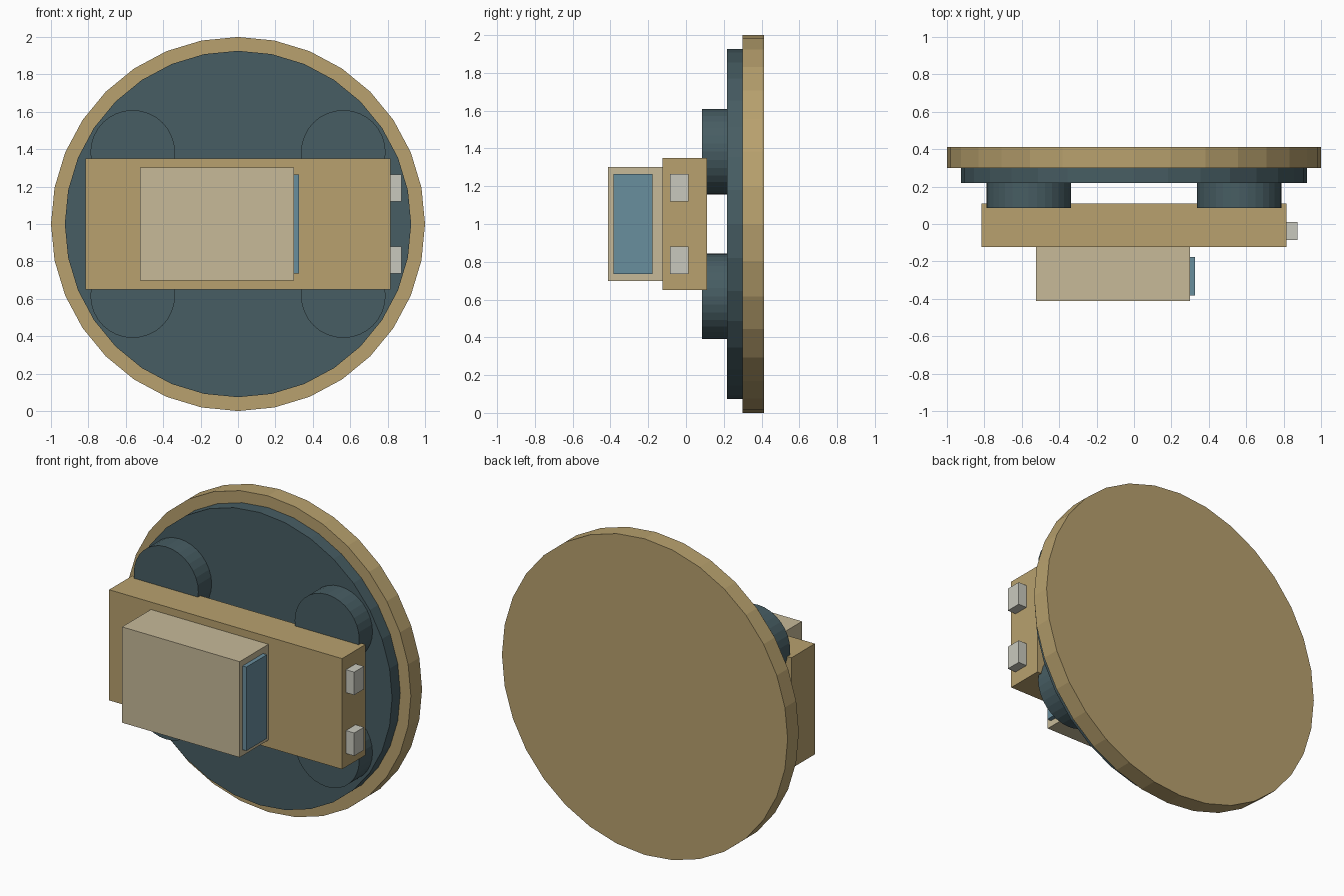
import bpy
from math import pi

cube = bpy.data.objects.get("Cube")
if cube:
    bpy.data.objects.remove(cube, do_unlink=True)


def linear(c):
    c /= 255
    return c / 12.92 if c <= 0.04045 else ((c + 0.055) / 1.055) ** 2.4


def material(name, *rgb):
    mat = bpy.data.materials.new(name)
    colour = [linear(c) for c in rgb] + [1]
    mat.diffuse_color = colour
    mat.use_nodes = True
    mat.node_tree.nodes["Principled BSDF"].inputs["Base Color"].default_value = colour
    return mat


tan = material("tan", 184, 161, 110)
slate = material("dark slate", 71, 93, 99)
beige = material("beige", 199, 186, 153)
glass = material("blue glass", 105, 142, 158)
pale = material("pale grey", 201, 201, 190)

MID = 1.0  # height of the shared centre line


def finish(name, mat):
    obj = bpy.context.object
    obj.name = obj.data.name = name
    obj.data.materials.append(mat)
    bpy.ops.object.transform_apply(location=False, rotation=True, scale=True)


def box(name, mat, xs, ys, zs):
    spans = (xs, ys, zs)
    bpy.ops.mesh.primitive_cube_add(size=1, location=[(a + b) / 2 for a, b in spans])
    bpy.context.object.scale = [b - a for a, b in spans]
    finish(name, mat)


def disc(name, mat, radius, ys, x=0, z=MID):
    bpy.ops.mesh.primitive_cylinder_add(
        vertices=32, radius=radius, depth=ys[1] - ys[0],
        location=(x, sum(ys) / 2, z), rotation=(pi / 2, 0, 0))
    finish(name, mat)


# Round base: wide backing disc and a thinner dark disc in front of it
disc("backing_disc", tan, 1, (0.30, 0.412))
disc("front_disc", slate, 0.926, (0.218, 0.30))

# Four wheels standing on the dark disc
for side, sx in (("left", 1), ("right", -1)):
    for level, sz in (("upper", 1), ("lower", -1)):
        disc(f"{level}_{side}_wheel", slate, 0.226, (0.085, 0.218),
             sx * 0.563, MID + sz * 0.383)

# Vehicle body with a cab and its windscreen
box("body", tan, (-0.815, 0.815), (-0.124, 0.11), (MID - 0.35, MID + 0.35))
box("cab", beige, (-0.523, 0.30), (-0.412, -0.124), (MID - 0.303, MID + 0.303))
box("windscreen", glass, (0.30, 0.327), (-0.383, -0.177), (MID - 0.265, MID + 0.265))

# Pair of headlights
for level, s in (("upper", 1), ("lower", -1)):
    box(f"{level}_headlight", pale, (0.815, 0.873), (-0.085, 0.012),
        sorted((MID + s * 0.12, MID + s * 0.265)))
